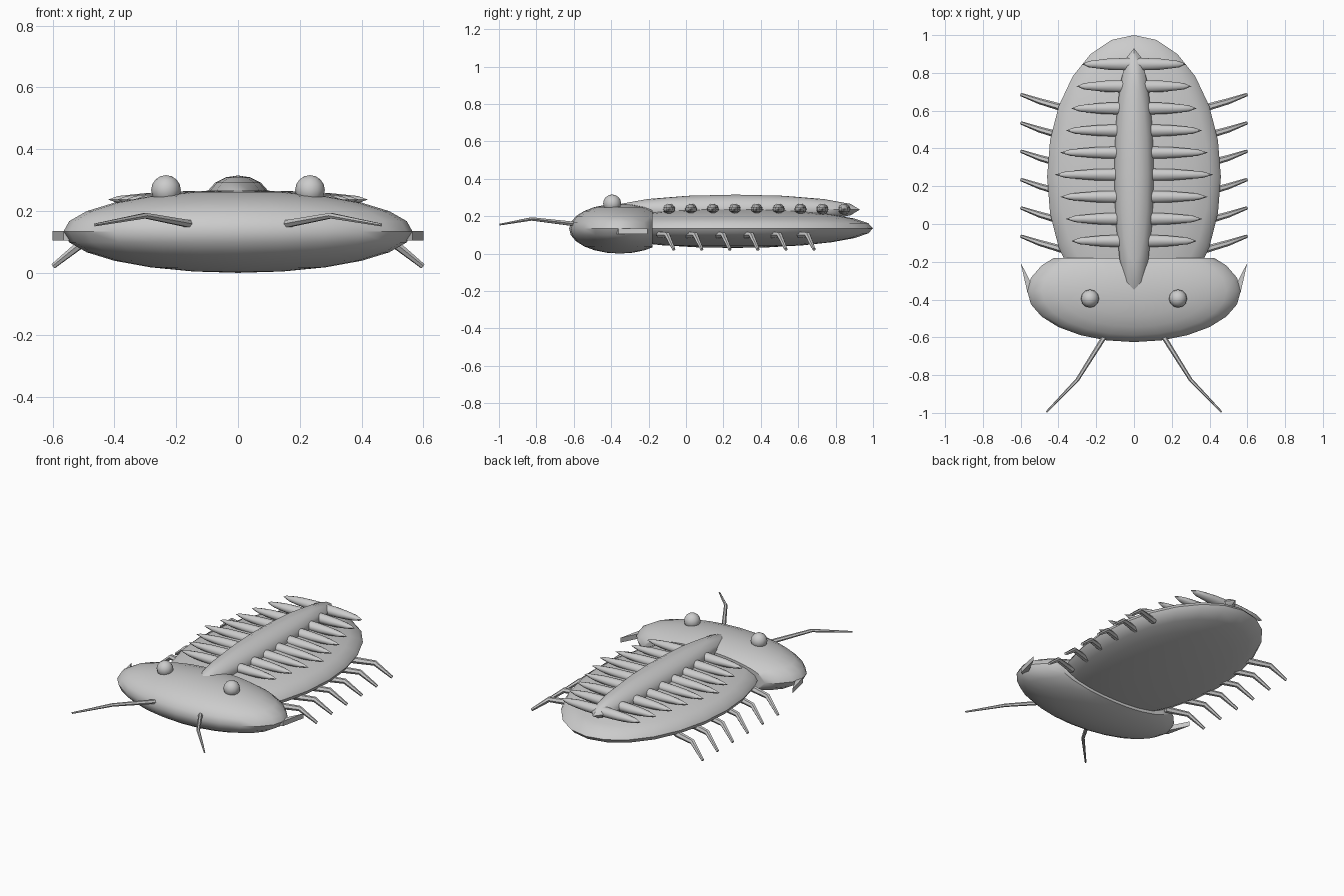
import bpy, bmesh, math
from mathutils import Vector, Matrix

if "Cube" in bpy.data.objects:
    bpy.data.objects.remove(bpy.data.objects["Cube"])


def finish(name, bm, angle=40):
    bmesh.ops.recalc_face_normals(bm, faces=bm.faces)
    mesh = bpy.data.meshes.new(name)
    bm.to_mesh(mesh)
    bm.free()
    ob = bpy.data.objects.new(name, mesh)
    bpy.context.collection.objects.link(ob)
    bpy.ops.object.select_all(action='DESELECT')
    ob.select_set(True)
    bpy.context.view_layer.objects.active = ob
    bpy.ops.object.shade_smooth_by_angle(angle=math.radians(angle))
    return ob


def ellipsoid(name, centre, radii, seg, rings, cut_y=None):
    bm = bmesh.new()
    m = Matrix.Translation(centre) @ Matrix.Diagonal((*radii, 1))
    bmesh.ops.create_uvsphere(bm, u_segments=seg, v_segments=rings, radius=1, matrix=m)
    if cut_y is not None:
        cut = bmesh.ops.bisect_plane(bm, geom=bm.verts[:] + bm.edges[:] + bm.faces[:],
                                     plane_co=(0, cut_y, 0), plane_no=(0, 1, 0), clear_outer=True)
        edges = [e for e in cut['geom_cut'] if isinstance(e, bmesh.types.BMEdge)]
        bmesh.ops.edgeloop_fill(bm, edges=edges)
    return finish(name, bm)


def limb(name, pts, radii, sides=6):
    """Tapered tube along a bent path."""
    pts = [Vector(p) for p in pts]
    bm = bmesh.new()
    loops = []
    for i, (p, r) in enumerate(zip(pts, radii)):
        d = (pts[min(i + 1, len(pts) - 1)] - pts[max(i - 1, 0)]).normalized()
        u = d.cross(Vector((0, 0, 1))).normalized()
        v = u.cross(d)
        loops.append([bm.verts.new(p + r * (math.cos(a) * u + math.sin(a) * v))
                      for a in (2 * math.pi * k / sides for k in range(sides))])
    for a, b in zip(loops, loops[1:]):
        for k in range(sides):
            j = (k + 1) % sides
            bm.faces.new((a[k], a[j], b[j], b[k]))
    bm.faces.new(loops[0])
    bm.faces.new(loops[-1])
    return finish(name, bm)


# Body shell, head shield with flat rear, central ridge
ellipsoid("body", (0, 0.25, 0.135), (0.46, 0.75, 0.105), 24, 12)
ellipsoid("head", (0, -0.355, 0.133), (0.565, 0.27, 0.133), 24, 12, cut_y=-0.18)
ellipsoid("ridge", (0, 0.265, 0.235), (0.105, 0.665, 0.08), 16, 8)

# Cross ribs, longest near the middle
for i in range(9):
    ellipsoid(f"rib_{i + 1}", (0, -0.09 + 0.117 * i, 0.237),
              (0.42 - 0.029 * abs(i - 3), 0.034, 0.03), 12, 8)

for side, s in (("left", -1), ("right", 1)):
    # Eyes
    ellipsoid(f"eye_{side}", (s * 0.233, -0.395, 0.268), (0.048,) * 3, 12, 8)

    # Antennae
    limb(f"antenna_{side}",
         [(s * 0.14, -0.57, 0.155), (s * 0.3, -0.825, 0.185), (s * 0.463, -0.995, 0.155)],
         (0.014, 0.010, 0.005))

    # Cheek spines: thin triangular plates
    bm = bmesh.new()
    f = bm.faces.new([bm.verts.new((s * x, y, 0.105))
                      for x, y in ((0.5, -0.4), (0.565, -0.36), (0.6, -0.205))])
    ext = bmesh.ops.extrude_face_region(bm, geom=[f])
    bmesh.ops.translate(bm, vec=(0, 0, 0.03),
                        verts=[v for v in ext['geom'] if isinstance(v, bmesh.types.BMVert)])
    finish(f"cheek_spine_{side}", bm, 30)

    # Walking legs
    for i in range(6):
        y = -0.065 + 0.15 * i
        limb(f"leg_{side}_{i + 1}",
             [(s * 0.36, y - 0.075, 0.1), (s * 0.5, y - 0.035, 0.1), (s * 0.597, y, 0.022)],
             (0.02, 0.016, 0.009))
